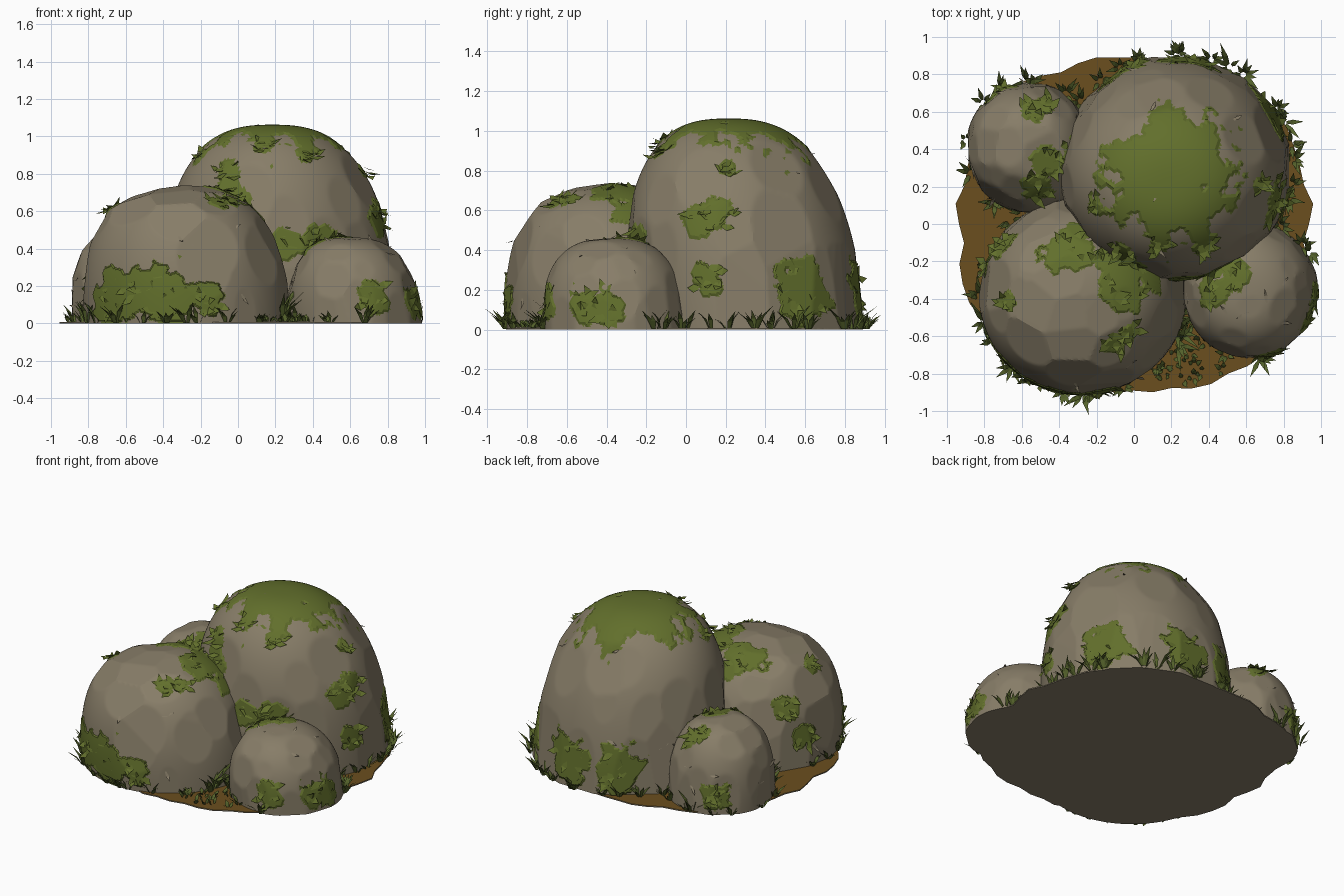
import bpy
import bmesh
import math
import random
from mathutils import Vector, noise

random.seed(7)
if "Cube" in bpy.data.objects:
    bpy.data.objects.remove(bpy.data.objects["Cube"])


def material(name, color):
    mat = bpy.data.materials.new(name)
    mat.use_nodes = True
    mat.diffuse_color = (*color, 1)
    for node in mat.node_tree.nodes:
        if node.type == "BSDF_PRINCIPLED":
            node.inputs["Base Color"].default_value = (*color, 1)
            node.inputs["Roughness"].default_value = 0.9
    return mat


STONE = material("warm grey stone", (0.243, 0.205, 0.138))
MOSS = material("moss green", (0.122, 0.16, 0.025))
GRASS = material("dark grass green", (0.09, 0.122, 0.024))
SOIL = material("brown soil", (0.145, 0.077, 0.013))


def finish(bm, name, materials):
    mesh = bpy.data.meshes.new(name)
    bm.to_mesh(mesh)
    bm.free()
    for mat in materials:
        mesh.materials.append(mat)
    obj = bpy.data.objects.new(name, mesh)
    bpy.context.collection.objects.link(obj)
    return obj


def around(turn):
    return Vector((math.cos(turn), math.sin(turn), 0))


def random_direction(low=-1.0):
    z = random.uniform(low, 1)
    flat = around(random.uniform(0, math.tau)) * math.sqrt(1 - z * z)
    return flat + Vector((0, 0, z))


def blade(bm, base, along, side, length, width, bend):
    """Pointed leaf with a bent tip."""
    half = side * width / 2
    mid = base + along * length * 0.5
    tip = base + along * length + bend
    points = [base - half * 0.5, base + half * 0.5, mid + half, mid - half, tip]
    for p in points:
        p.x = max(-1, min(0.99, p.x))
        p.z = max(0.002, p.z)
    v = [bm.verts.new(p) for p in points]
    bm.faces.new(v[:4])
    bm.faces.new((v[3], v[2], v[4]))


class Boulder:
    """Leaning rounded dome chiselled by random tangent planes."""
    POWER = 2.6

    def __init__(self, name, center, size, lean, detail, moss):
        self.name, self.size, self.detail = name, size, detail
        self.center = Vector((*center, 0))
        self.lean = Vector((*lean, 0))
        self.planes = []
        a, b, h = size
        facets = []
        for i in range(45):
            p = self.surface(random_direction(0))
            q = (p.x / a) ** 2 + (p.y / b) ** 2
            k = q ** (self.POWER / 2 - 1)
            n = Vector((k * p.x / a**2, k * p.y / b**2,
                        p.z ** (self.POWER - 1) / h**self.POWER)).normalized()
            facets.append((n, n.dot(p) * random.uniform(0.96, 0.993)))
        self.planes = facets
        self.patches = []
        for radius, spots in moss.items():
            for turn, rise in spots:
                e = math.radians(rise)
                d = around(math.radians(turn)) * math.cos(e)
                d.z = math.sin(e)
                self.patches.append((self.surface(d), radius))

    def surface(self, d):
        a, b, h = self.size
        q = (d.x / a) ** 2 + (d.y / b) ** 2
        t = 1.01 * (q ** (self.POWER / 2) + (abs(d.z) / h) ** self.POWER) ** (-1 / self.POWER)
        for n, c in self.planes:
            k = n.dot(d)
            if k * t > c:
                t = c / k
        return d * t

    def place(self, p):
        return self.center + p + self.lean * p.z

    def is_mossy(self, p):
        cover = max(1 - (p - q).length / r for q, r in self.patches)
        ragged = noise.noise((p + self.center) * 9) + 0.6 * noise.noise(p * 22)
        return cover + 0.5 * ragged > 0

    def covers(self, p):
        d = p - self.center
        return (d.x / self.size[0]) ** 2 + (d.y / self.size[1]) ** 2 < 1

    def build(self):
        bm = bmesh.new()
        bmesh.ops.create_icosphere(bm, subdivisions=self.detail, radius=1)
        bmesh.ops.bisect_plane(bm, geom=bm.verts[:] + bm.edges[:] + bm.faces[:],
                               plane_co=(0, 0, 0), plane_no=(0, 0, -1), clear_outer=True)
        for v in bm.verts:
            v.co = self.surface(v.co.normalized())
        # raised moss patches
        for f in bm.faces:
            f.material_index = int(self.is_mossy(f.calc_center_median()))
        for v in bm.verts:
            if v.co.z > 0.01 and all(f.material_index for f in v.link_faces):
                v.co += v.co.normalized() * 0.007
            v.co = self.place(v.co)
        bmesh.ops.holes_fill(bm, edges=[e for e in bm.edges if e.is_boundary], sides=0)
        bm.normal_update()
        for f in bm.faces:
            f.smooth = True
        for e in bm.edges:
            e.smooth = e.calc_face_angle(0) < math.radians(16)
        finish(bm, self.name, [STONE, MOSS])

    def add_flakes(self, stone_bm, leaf_bm):
        """Chipped stone slivers and loose leaves in the smaller moss patches."""
        spots = [(stone_bm, self.surface(random_direction(0.15)), False) for i in range(12)]
        for q, r in self.patches:
            for i in range(8 if r < BIG else 0):
                near = q + random_direction() * r * 0.7
                if near.z > 0.03:
                    spots.append((leaf_bm, self.surface(near.normalized()), True))
        for bm, p, leafy in spots:
            out = p.normalized()
            along = out.cross(random_direction()).normalized()
            lift = out * random.uniform(0.01, 0.03 if leafy else 0.018)
            blade(bm, self.place(p) + out * 0.006 * leafy, along, out.cross(along),
                  random.uniform(0.05, 0.1), 0.045 if leafy else 0.02, lift)


# boulders, with moss spots as (turn, rise) in degrees, grouped by patch radius
BIG, WIDE, SMALL, TINY = 0.36, 0.16, 0.09, 0.055
boulders = [
    Boulder("main_boulder", (0.225, 0.31), (0.62, 0.59, 1.045), (-0.04, -0.09), 7, {
        BIG: [(85, 87)],
        WIDE: [(30, 18), (82, 17), (118, 17)],
        SMALL: [(239, 60), (246, 52), (276, 38), (293, 38), (341, 43),
                (350, 46), (343, 22)],
        TINY: [(356, 60), (199, 65), (295, 66), (262, 70)]}),
    Boulder("front_boulder", (-0.27, -0.37), (0.55, 0.53, 0.73), (-0.05, -0.05), 7, {
        WIDE: [(225, 15), (258, 16), (19, 69), (94, 69)],
        SMALL: [(282, 13), (240, 22), (55, 68), (15, 57), (159, 22), (146, 40)],
        TINY: [(180, 58), (325, 64), (310, 64)]}),
    Boulder("right_small_boulder", (0.625, -0.35), (0.355, 0.365, 0.455), (-0.06, -0.05), 6, {
        SMALL: [(125, 74), (173, 67), (288, 20), (351, 17), (335, 17)]}),
    Boulder("back_small_boulder", (-0.56, 0.41), (0.335, 0.345, 0.53), (-0.02, 0), 6, {
        SMALL: [(330, 74), (284, 63), (120, 22), (350, 60)],
        TINY: [(67, 60), (80, 68)]}),
]
chips, leaves = bmesh.new(), bmesh.new()
for boulder in boulders:
    boulder.build()
    boulder.add_flakes(chips, leaves)
finish(chips, "stone_chips", [STONE])
finish(leaves, "moss_leaves", [MOSS])

# soil sheet with a ragged rounded outline and stone sides and underside
bm = bmesh.new()
rim = []
for i in range(56):
    d = around(math.tau * i / 56)
    reach = (abs(d.x / 0.945) ** 2.4 + abs(d.y / 0.9) ** 2.4) ** (-1 / 2.4)
    rim.append(bm.verts.new(d * reach * (0.99 + 0.05 * noise.noise(d * 6))))
under = bm.faces.new(rim)
raised = bmesh.ops.extrude_face_region(bm, geom=[under], use_keep_orig=True)["geom"]
bmesh.ops.translate(bm, vec=(0, 0, 0.008),
                    verts=[g for g in raised if isinstance(g, bmesh.types.BMVert)])
bmesh.ops.recalc_face_normals(bm, faces=bm.faces[:])
for f in bm.faces:
    f.material_index = int(f.normal.z < 0.5)
finish(bm, "soil", [SOIL, STONE])

# grass tufts around the boulder feet and in the front gap
grass = bmesh.new()


def tuft(spot, height, count):
    for i in range(count):
        out = around(random.uniform(0, math.tau))
        along = (out * random.uniform(0.2, 0.8) + Vector((0, 0, 1))).normalized()
        length = height * random.uniform(0.6, 1.1)
        blade(grass, spot + out * 0.014, along, Vector((-out.y, out.x, 0)), length, 0.026,
              out * length * 0.2 - Vector((0, 0, length * 0.1)))


for boulder in boulders:
    steps = int(boulder.size[0] * 60)
    for i in range(steps):
        d = around(math.tau * (i + random.random()) / steps)
        spot = boulder.center + Vector((d.x * boulder.size[0], d.y * boulder.size[1], 0)) * 1.01
        hidden = any(other.covers(spot) for other in boulders)
        if not hidden and random.random() < 0.75:
            tuft(spot, random.uniform(0.07, 0.16), 9)
for i in range(26):
    spot = Vector((random.uniform(0.02, 0.6), random.uniform(-0.85, -0.55), 0.01))
    if not any(boulder.covers(spot) for boulder in boulders):
        tuft(spot, 0.05, 4)
for i in range(5):
    tuft(Vector((random.uniform(0.22, 0.28), -0.36 - 0.07 * i, 0.01)), 0.27 - 0.02 * i, 8)
finish(grass, "grass", [GRASS])
